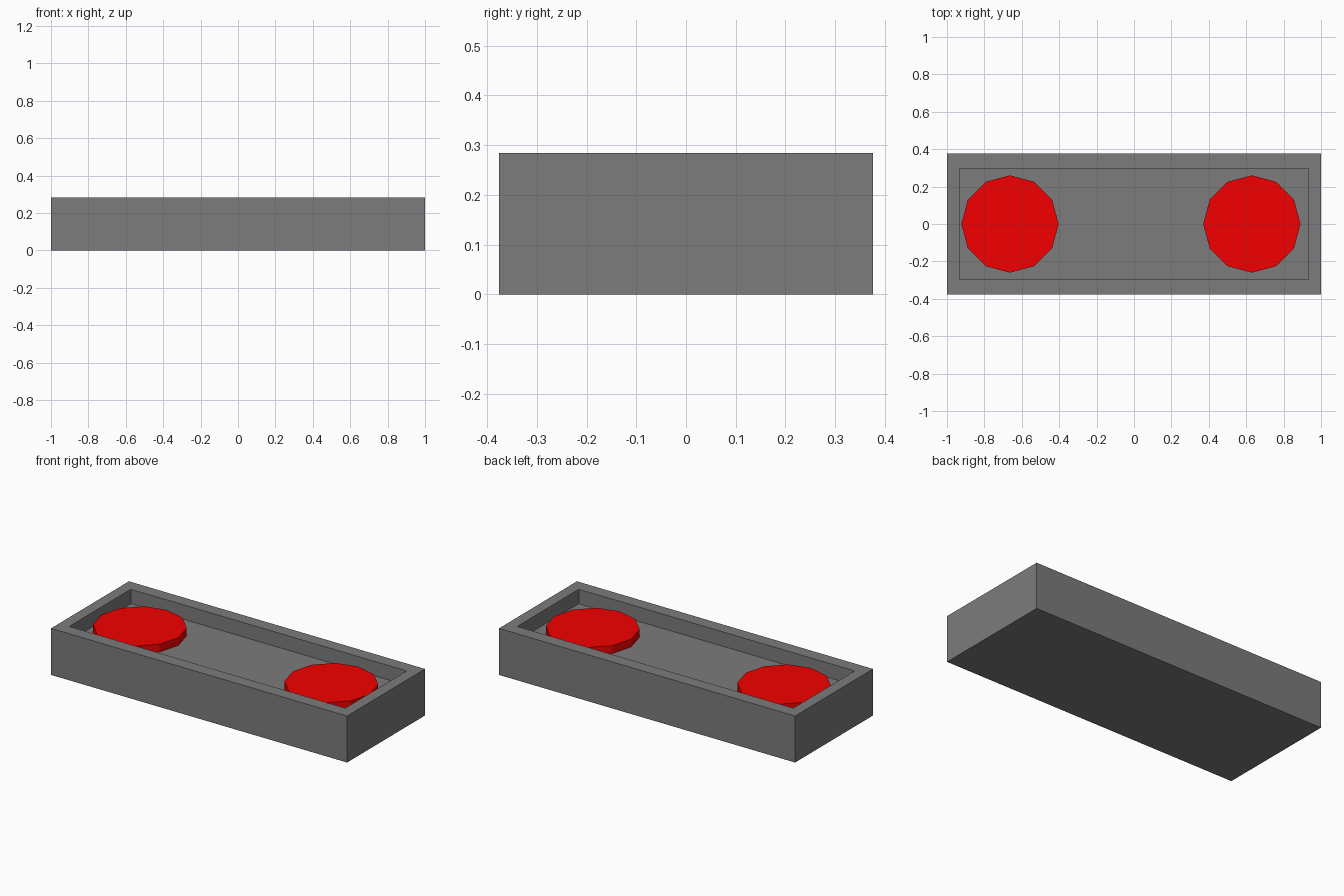
import bpy, bmesh, math

if "Cube" in bpy.data.objects:
    bpy.data.objects.remove(bpy.data.objects["Cube"])

FLOOR = 0.196


def material(name, colour):
    mat = bpy.data.materials.new(name)
    mat.diffuse_color = (*colour, 1)
    mat.use_nodes = True
    mat.node_tree.nodes["Principled BSDF"].inputs["Base Color"].default_value = mat.diffuse_color
    return mat


def tray(mat):
    # Block with a shallow rectangular recess cut into its top
    bm = bmesh.new()
    bmesh.ops.create_cube(bm, size=1)
    for v in bm.verts:
        v.co.x *= 2
        v.co.y *= 0.752
        v.co.z = (v.co.z + 0.5) * 0.284
    top = max(bm.faces, key=lambda f: f.calc_center_median().z)
    # Rim, then the recess walls
    bmesh.ops.inset_region(bm, faces=[top], thickness=0.07)
    for v in top.verts:
        v.co.x = math.copysign(0.932, v.co.x)
        v.co.y = math.copysign(0.297, v.co.y)
    top = bmesh.ops.extrude_discrete_faces(bm, faces=[top])["faces"][0]
    for v in top.verts:
        v.co.z = FLOOR
    bmesh.ops.recalc_face_normals(bm, faces=bm.faces)
    mesh = bpy.data.meshes.new("tray")
    bm.to_mesh(mesh)
    bm.free()
    mesh.materials.append(mat)
    bpy.context.collection.objects.link(bpy.data.objects.new("tray", mesh))


def disc(name, x, mat):
    # Low, twelve-sided disc resting on the recess floor
    h = 0.048
    bpy.ops.mesh.primitive_cylinder_add(vertices=12, radius=0.26, depth=h,
                                        location=(x, 0, FLOOR + h / 2))
    ob = bpy.context.object
    ob.name = name
    ob.data.materials.append(mat)


red = material("red", (0.9, 0.0, 0.0))
grey = material("dark_grey", (0.2, 0.2, 0.2))

tray(grey)
disc("left_disc", -0.663, red)
disc("right_disc", 0.63, red)
